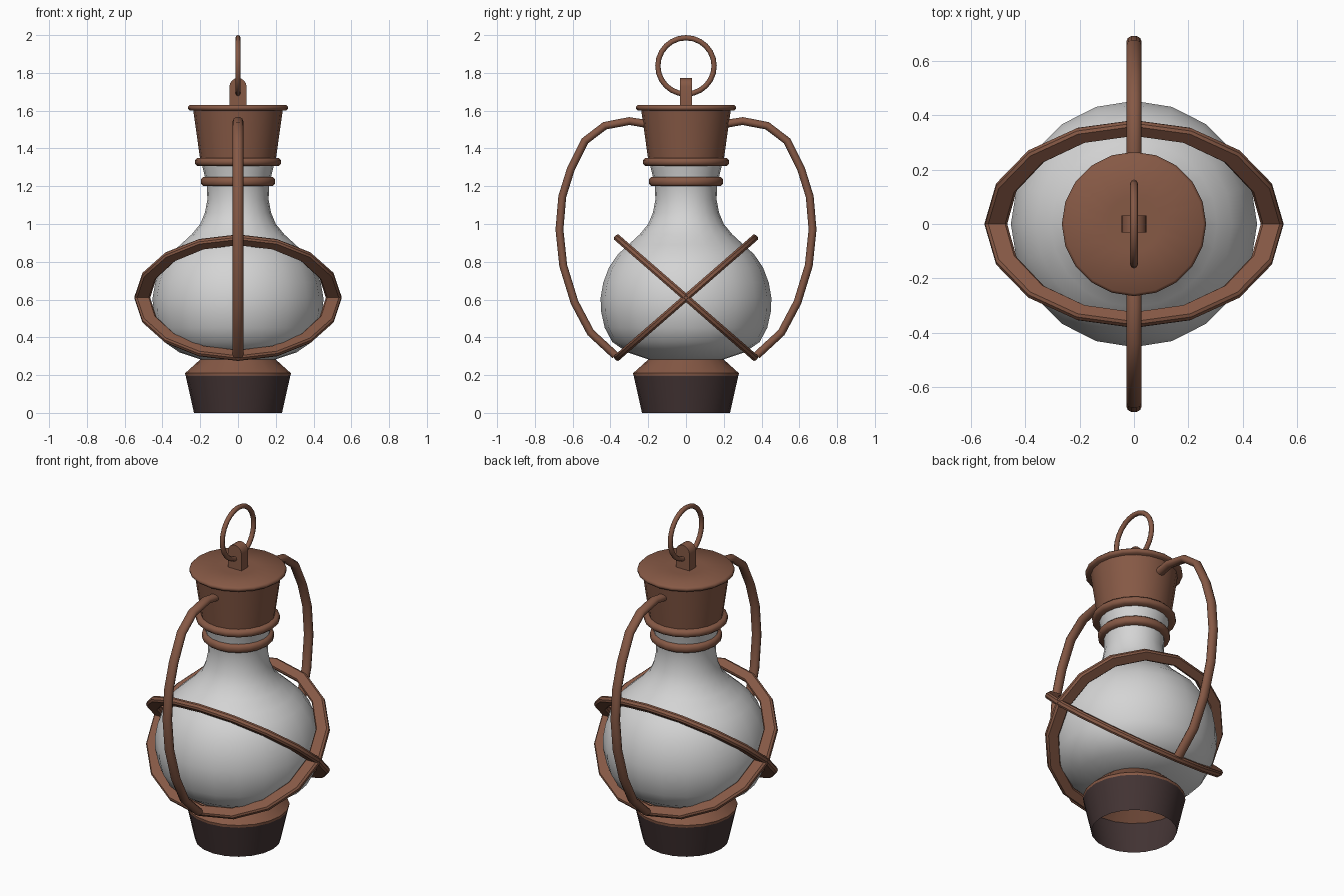
import bpy, bmesh, math
from math import sin, cos, pi, radians

if "Cube" in bpy.data.objects:
    bpy.data.objects.remove(bpy.data.objects["Cube"])


def material(name, rgb):
    m = bpy.data.materials.new(name)
    m.diffuse_color = (*rgb, 1)
    m.use_nodes = True
    m.node_tree.nodes["Principled BSDF"].inputs["Base Color"].default_value = m.diffuse_color
    return m


COPPER = material("copper_brown", (0.24, 0.10, 0.06))
DARK = material("dark_brown", (0.056, 0.034, 0.034))
GLASS = material("frosted_glass", (0.66, 0.66, 0.66))


def loft(name, rings, mat, closed=False, caps=True, angle=35):
    """Skin a list of equal-sized point rings."""
    bm = bmesh.new()
    vs = [[bm.verts.new(p) for p in r] for r in rings]
    n = len(vs[0])
    for i in range(len(vs) if closed else len(vs) - 1):
        a, b = vs[i], vs[(i + 1) % len(vs)]
        for j in range(n):
            k = (j + 1) % n
            bm.faces.new((a[j], a[k], b[k], b[j]))
    if caps and not closed:
        bm.faces.new(vs[0])
        bm.faces.new(vs[-1])
    bmesh.ops.recalc_face_normals(bm, faces=bm.faces)
    me = bpy.data.meshes.new(name)
    bm.to_mesh(me)
    bm.free()
    me.materials.append(mat)
    ob = bpy.data.objects.new(name, me)
    bpy.context.collection.objects.link(ob)
    bpy.ops.object.select_all(action='DESELECT')
    ob.select_set(True)
    bpy.context.view_layer.objects.active = ob
    bpy.ops.object.shade_smooth_by_angle(angle=radians(angle))
    return ob


def lathe(name, profile, mat, segs=20, **kw):
    rings = [[(r * cos(2 * pi * j / segs), r * sin(2 * pi * j / segs), z)
              for j in range(segs)] for r, z in profile]
    return loft(name, rings, mat, **kw)


def band(name, r_in, r_out, z0, z1, b=0.01):
    """Solid disc-like ring with softened edges."""
    return lathe(name, [(r_in, z0), (r_out - b, z0), (r_out, z0 + b),
                        (r_out, z1 - b), (r_out - b, z1), (r_in, z1)], COPPER, angle=50)


# base: open dark foot and sloping shoulder
lathe("base_foot", [(0.233, 0), (0.28, 0.21)], DARK, caps=False)
lathe("base_shoulder", [(0.278, 0.195), (0.28, 0.21), (0.195, 0.287)], COPPER, caps=False)

# glass bulb with neck
lathe("glass_bulb", [(0.19, 0.28), (0.31, 0.32), (0.39, 0.375), (0.43, 0.45), (0.45, 0.54),
                     (0.452, 0.61), (0.438, 0.69), (0.408, 0.77), (0.36, 0.84),
                     (0.305, 0.89), (0.245, 0.945), (0.2, 1.0), (0.175, 1.06),
                     (0.162, 1.13), (0.165, 1.2), (0.18, 1.27), (0.195, 1.33)],
      GLASS, angle=45)

# neck bands, cap and rim
band("neck_band", 0.15, 0.196, 1.2, 1.248, 0.012)
band("cap_lower_band", 0.17, 0.228, 1.308, 1.35, 0.012)
lathe("cap", [(0.2, 1.34), (0.238, 1.61)], COPPER)
band("cap_rim", 0.1, 0.265, 1.6, 1.63)

# bracket on the cap: upright plate with rounded top
outline = [(-0.045, 1.62), (0.045, 1.62)] + [
    (0.045 * cos(pi * i / 8), 1.728 + 0.045 * sin(pi * i / 8)) for i in range(9)]
loft("ring_bracket", [[(x, y, z) for x, z in outline] for y in (-0.031, 0.031)], COPPER)

# hanging ring
rings = []
for i in range(24):
    t = 2 * pi * i / 24
    rings.append([(0.014 * sin(2 * pi * j / 8),
                   (0.149 + 0.014 * cos(2 * pi * j / 8)) * cos(t),
                   1.837 + (0.149 + 0.014 * cos(2 * pi * j / 8)) * sin(t)) for j in range(8)])
loft("hanging_ring", rings, COPPER, closed=True, angle=60)

# two tilted guard hoops crossing at the sides
SECTION = [(0, -0.008), (0.12, -0.018), (0.88, -0.018), (1, -0.008),
           (1, 0.008), (0.88, 0.018), (0.12, 0.018), (0, 0.008)]
for side, tilt in (("rising", 41), ("falling", -41)):
    c, s = cos(radians(tilt)), sin(radians(tilt))
    rings = []
    for i in range(16):
        t = 2 * pi * i / 16
        ring = []
        for f, h in SECTION:
            x = (0.467 + 0.081 * f) * cos(t)
            v = (0.437 + 0.06 * f) * sin(t)
            ring.append((x, v * c - h * s, 0.61 + v * s + h * c))
        rings.append(ring)
    loft("guard_hoop_" + side, rings, COPPER, closed=True, angle=35)

# side handles from the cap down to the hoops, mirrored front to back
PATH = [(0.21, 1.53), (0.30, 1.545), (0.43, 1.52), (0.535, 1.44), (0.61, 1.29), (0.655, 1.145),
        (0.67, 0.97), (0.65, 0.78), (0.59, 0.585), (0.505, 0.425), (0.375, 0.305)]
for side, m in (("front", -1), ("back", 1)):
    rings = []
    for i, (y, z) in enumerate(PATH):
        a, b = PATH[max(i - 1, 0)], PATH[min(i + 1, len(PATH) - 1)]
        dy, dz = b[0] - a[0], b[1] - a[1]
        d = math.hypot(dy, dz)
        ny, nz = -dz / d, dy / d
        rings.append([(0.028 * cos(2 * pi * j / 10),
                       m * (y + 0.022 * ny * sin(2 * pi * j / 10)),
                       z + 0.022 * nz * sin(2 * pi * j / 10)) for j in range(10)])
    loft("handle_" + side, rings, COPPER, angle=50)
